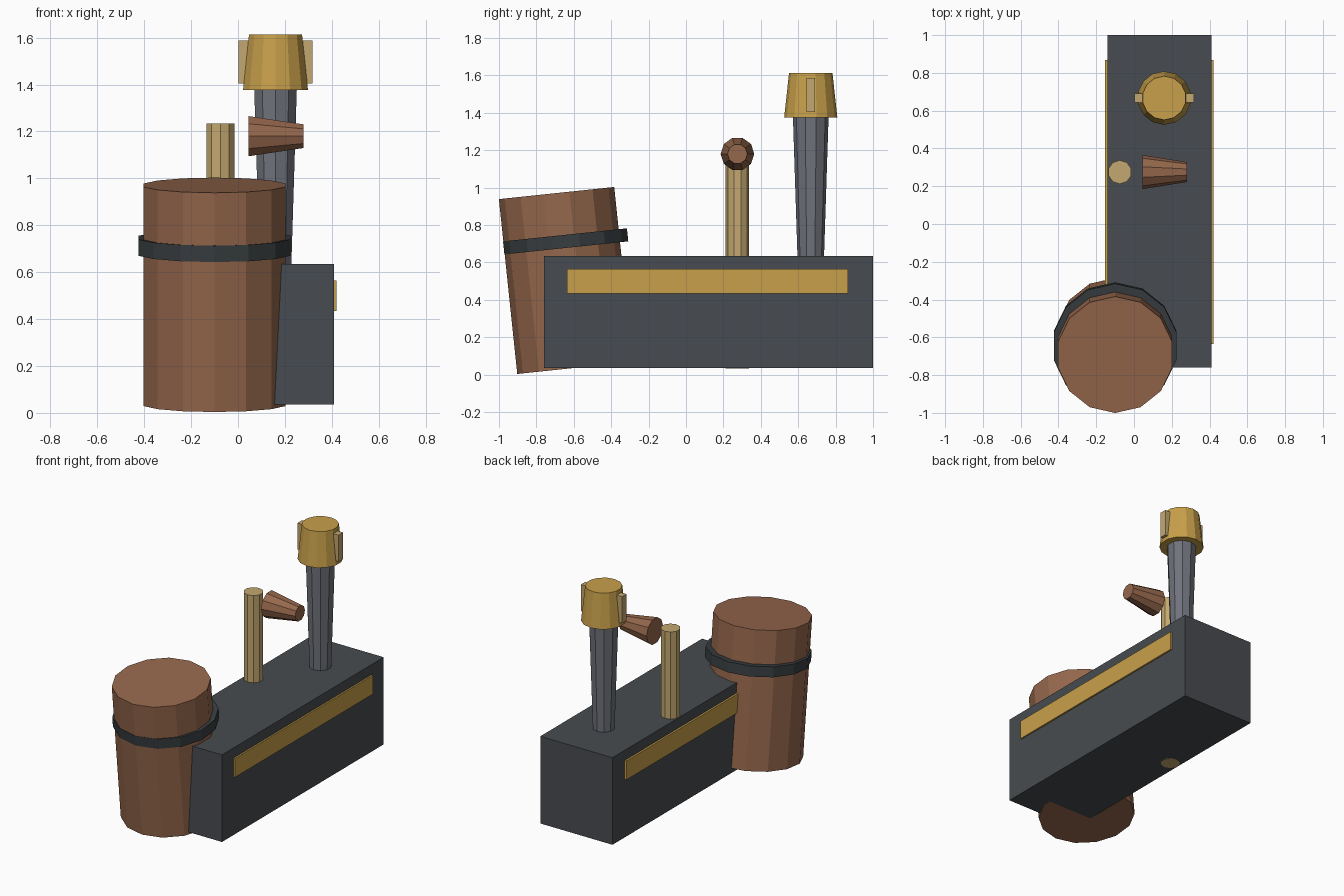
import bpy
from math import radians, sin, cos

if "Cube" in bpy.data.objects:
    bpy.data.objects.remove(bpy.data.objects["Cube"])


def make_material(name, rgb):
    mat = bpy.data.materials.new(name)
    mat.use_nodes = True
    colour = (*rgb, 1.0)
    mat.diffuse_color = colour
    mat.node_tree.nodes["Principled BSDF"].inputs["Base Color"].default_value = colour
    return mat


iron = make_material("dark iron", (0.064, 0.071, 0.079))
strap = make_material("strap black", (0.039, 0.047, 0.051))
copper = make_material("copper brown", (0.30, 0.135, 0.072))
brass = make_material("brass", (0.58, 0.35, 0.07))
tan = make_material("pale tan", (0.55, 0.39, 0.16))
steel = make_material("steel grey", (0.16, 0.17, 0.20))


def finish(name, mat):
    obj = bpy.context.object
    obj.name = name
    obj.data.materials.append(mat)
    return obj


def box(name, mat, low, high):
    centre = [(a + b) / 2 for a, b in zip(low, high)]
    bpy.ops.mesh.primitive_cube_add(size=1, location=centre)
    obj = finish(name, mat)
    obj.scale = [b - a for a, b in zip(low, high)]
    return obj


def taper(name, mat, sides, r_low, r_high, length, centre, rotation=(0, 0, 0)):
    bpy.ops.mesh.primitive_cone_add(vertices=sides, radius1=r_low, radius2=r_high,
                                    depth=length, location=centre, rotation=rotation)
    return finish(name, mat)


# Long body with a brass strip on each side
box("body", iron, (-0.14, -0.76, 0.035), (0.41, 1.0, 0.635))
for name, x0, x1 in (("left_strip", 0.40, 0.421), ("right_strip", -0.153, -0.13)):
    box(name, brass, (x0, -0.635, 0.435), (x1, 0.867, 0.565))

# Leaning barrel and the strap set slightly towards its back
lean = radians(6)
barrel_centre = (-0.10, -0.643, 0.5035)
taper("barrel", copper, 14, 0.31, 0.31, 0.94, barrel_centre, (lean, 0, 0))
along, back = 0.208, 0.0215
strap_centre = (barrel_centre[0],
                barrel_centre[1] - along * sin(lean) + back * cos(lean),
                barrel_centre[2] + along * cos(lean) + back * sin(lean))
taper("barrel_strap", strap, 14, 0.333, 0.333, 0.07, strap_centre, (lean, 0, 0))

# Upright post and the tapered handle beside it
taper("post", tan, 10, 0.063, 0.063, 1.202, (-0.075, 0.275, 0.634))
taper("handle", copper, 10, 0.09, 0.053, 0.235, (0.1625, 0.275, 1.18), (0, radians(90), 0))

# Flaring chimney, its cap and the two cap lugs
stack_x, stack_y = 0.16, 0.667
taper("chimney", steel, 10, 0.07, 0.096, 0.80, (stack_x, stack_y, 1.0))
taper("chimney_cap", brass, 14, 0.142, 0.116, 0.238, (stack_x, stack_y, 1.495))
for name, side in (("left_lug", 1), ("right_lug", -1)):
    inner, outer = sorted((stack_x + side * 0.10, stack_x + side * 0.157))
    box(name, tan, (inner, stack_y - 0.024, 1.404), (outer, stack_y + 0.024, 1.587))
